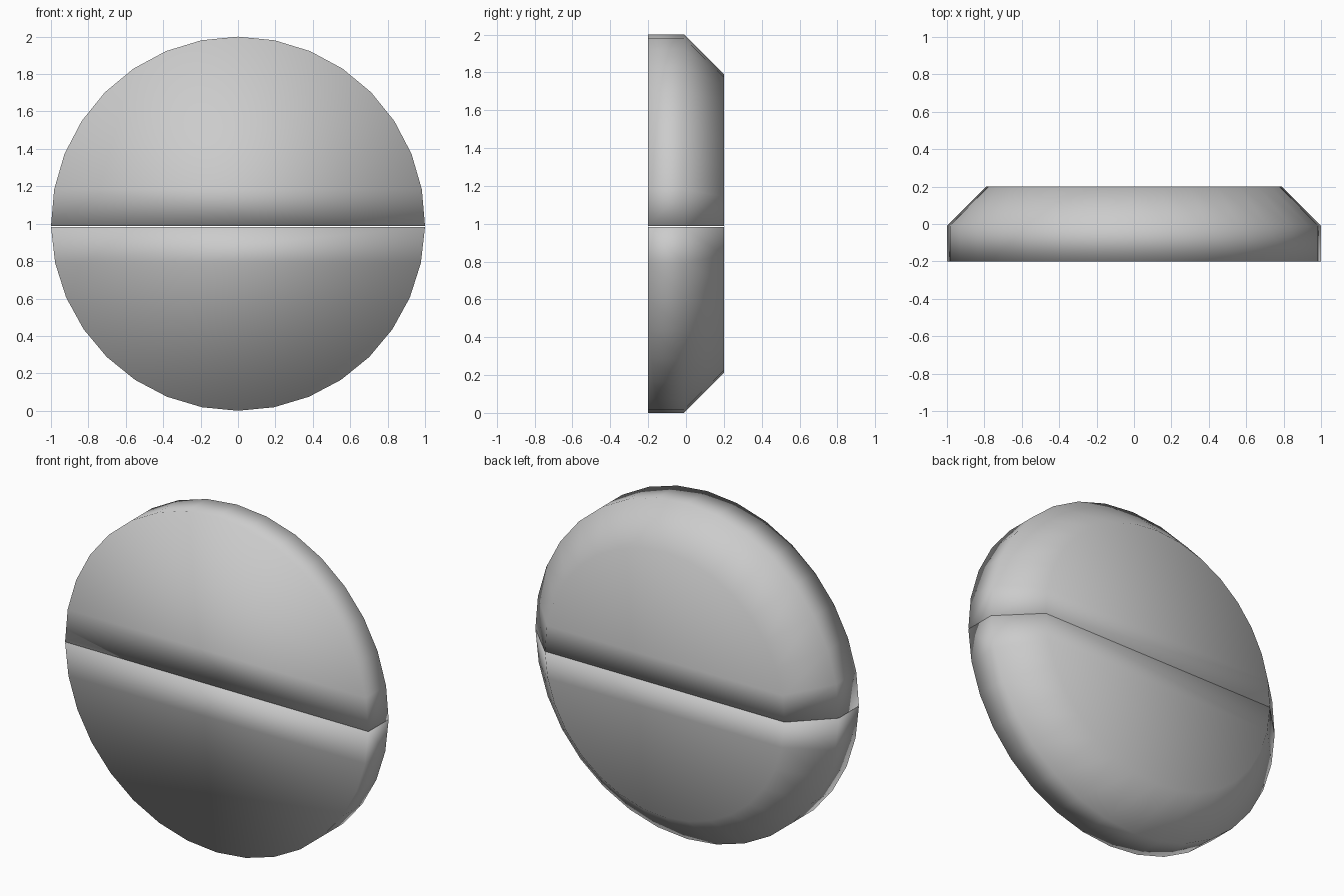
import bpy, bmesh, math

if "Cube" in bpy.data.objects:
    bpy.data.objects.remove(bpy.data.objects["Cube"])

CENTRE, CUT, GAP, STEPS = 1.0, 0.985, 0.004, 16
# (radius, y): front rim, widest rim, chamfered back rim
PROFILE = [(1.0, -0.2), (1.0, -0.01), (0.79, 0.2)]


def half_disc(name, side):
    bm = bmesh.new()
    edge = side * (CUT - CENTRE) + GAP / 2   # cut height measured towards this half
    rings = []
    for r, y in PROFILE:
        a0 = math.asin(edge / r)
        ring = []
        for i in range(STEPS + 1):
            a = a0 + (math.pi - 2 * a0) * i / STEPS
            ring.append(bm.verts.new((r * math.cos(a), y, CENTRE + side * r * math.sin(a))))
        rings.append(ring)

    # rim, chamfer and flat cut face
    for a, b in zip(rings, rings[1:]):
        for i in range(STEPS):
            bm.faces.new((a[i], a[i + 1], b[i + 1], b[i]))
        bm.faces.new((a[0], b[0], b[-1], a[-1]))

    # front and back faces as strips parallel to the cut
    for ring in (rings[0], rings[-1]):
        for i in range(STEPS // 2):
            j = STEPS - i
            strip = [ring[i], ring[i + 1], ring[j - 1], ring[j]]
            bm.faces.new(list(dict.fromkeys(strip)))

    bmesh.ops.recalc_face_normals(bm, faces=bm.faces[:])
    for f in bm.faces:
        f.smooth = True
    mesh = bpy.data.meshes.new(name)
    bm.to_mesh(mesh)
    bm.free()
    bpy.context.collection.objects.link(bpy.data.objects.new(name, mesh))


half_disc("upper_half_disc", 1)
half_disc("lower_half_disc", -1)
